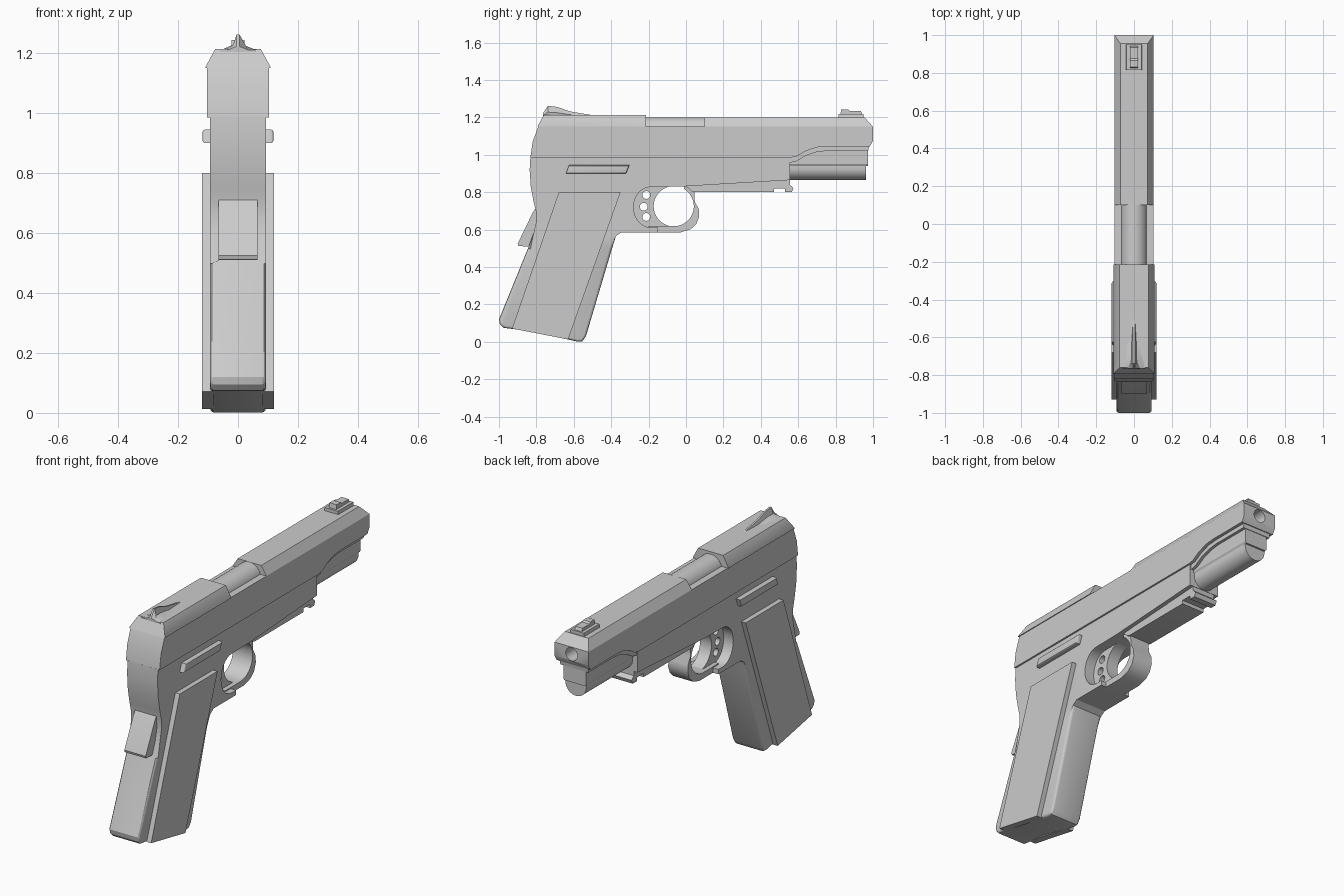
import bpy, bmesh
from math import sin, cos, radians

if "Cube" in bpy.data.objects:
    bpy.data.objects.remove(bpy.data.objects["Cube"])

grey = bpy.data.materials.new("plain grey")
grey.use_nodes = True
grey.diffuse_color = (0.6, 0.6, 0.6, 1)
grey.node_tree.nodes["Principled BSDF"].inputs["Base Color"].default_value = (0.6, 0.6, 0.6, 1)
parts = []


def finish(name, bm):
    bmesh.ops.recalc_face_normals(bm, faces=bm.faces[:])
    mesh = bpy.data.meshes.new(name)
    bm.to_mesh(mesh)
    bm.free()
    mesh.materials.append(grey)
    obj = bpy.data.objects.new(name, mesh)
    bpy.context.collection.objects.link(obj)
    parts.append(obj)
    return obj


def loft(name, rings):
    """Skin a row of matching closed outlines and cap both ends."""
    bm = bmesh.new()
    rows = [[bm.verts.new(p) for p in ring] for ring in rings]
    for a, b in zip(rows, rows[1:]):
        for i in range(len(a)):
            j = (i + 1) % len(a)
            bm.faces.new((a[i], a[j], b[j], b[i]))
    bm.faces.new(rows[0])
    bm.faces.new(rows[-1])
    return finish(name, bm)


def plate(name, outline, x0, x1):
    """Side outline in (y, z), extruded across x."""
    return loft(name, [[(x, y, z) for y, z in outline] for x in (x0, x1)])


def bar(name, section, y0, y1):
    """Cross-section in (x, z), extruded along y."""
    return loft(name, [[(x, y, z) for x, z in section] for y in (y0, y1)])


def arc(cy, cz, ry, rz, a0, a1, n=16):
    angles = [radians(a0 + (a1 - a0) * i / n) for i in range(n + 1)]
    return [(cy + ry * cos(a), cz + rz * sin(a)) for a in angles]


def mirrored(half):
    return half + [(-x, z) for x, z in reversed(half)]


def combine(obj, cutter, operation):
    """Apply a boolean and discard the cutter."""
    mod = obj.modifiers.new("cut", "BOOLEAN")
    mod.operation, mod.object, mod.solver = operation, cutter, "EXACT"
    graph = bpy.context.evaluated_depsgraph_get()
    mesh = bpy.data.meshes.new_from_object(obj.evaluated_get(graph))
    obj.modifiers.clear()
    obj.data = mesh
    parts.remove(cutter)
    bpy.data.objects.remove(cutter)


def round_rims(obj, width, below):
    """Round the long outline edges lying under a given height."""
    bm = bmesh.new()
    bm.from_mesh(obj.data)
    rims = [e for e in bm.edges
            if abs(e.verts[0].co.x - e.verts[1].co.x) < 1e-4
            and all(v.co.z < below for v in e.verts)]
    bmesh.ops.bevel(bm, geom=rims, offset=width, segments=3, profile=0.5, affect="EDGES")
    bm.to_mesh(obj.data)
    bm.free()


# Slide: side outline trimmed by a chamfered cross-section
slide = plate("slide", [
    (-.832, .985), (-.82, 1.07), (-.79, 1.15), (-.765, 1.2), (-.22, 1.2), (-.22, 1.15),
    (.1, 1.15), (.1, 1.2), (.955, 1.2), (1, 1.15), (1, 1.075), (.983, 1.045),
    (.76, 1.045), (.7, 1.04), (.64, 1.02), (.59, .99), (.555, .985)], -.2, .2)
combine(slide, bar("trim", mirrored([(.102, .9), (.104, 1.15), (.07, 1.203), (.07, 1.3)]),
                   -1.2, 1.2), "INTERSECT")
combine(slide, bar("bore", arc(0, 1.11, .036, .036, 0, 345, 23), .8, 1.1), "DIFFERENCE")

# Raised rear cover of the slide
cover = plate("slide_rear_cover", [(-.795, 1.15), (-.76, 1.213), (-.215, 1.213), (-.215, 1.15)], -.2, .2)
combine(cover, bar("trim", mirrored([(.109, 1.1), (.109, 1.153), (.076, 1.214), (.076, 1.3)]),
                   -1.2, 1.2), "INTERSECT")

bar("chamber", arc(0, 1.13, .07, .07, 0, 348.75, 31), -.25, .13)

# Stepped lip following the slide's curved underside
plate("slide_lip", [
    (.54, .99), (.59, 1), (.64, 1.03), (.7, 1.05), (.98, 1.06), (.975, 1.022),
    (.76, 1.022), (.7, 1.015), (.64, .995), (.59, .965), (.54, .955)], -.086, .086)

# Tube and nose under the slide
bar("under_barrel_tube", [(.064, 1.05)] + arc(0, .93, .064, .064, 0, -180, 20) + [(-.064, 1.05)],
    .5, .962)
bar("under_barrel_nose", mirrored([(.064, .94), (.07, .95), (.07, 1.05)]), .5, .972)

# Frame and grip in one outline
frame = plate("frame_and_grip", [
    (-.832, .987), (-.836, .92), (-.83, .83), (-.815, .75), (-.803, .7), (-.802, .64),
    (-.815, .58), (-.845, .5), (-1, .12), (-.995, .095), (-.975, .075), (-.82, .055),
    (-.58, .001), (-.555, .002), (-.535, .03), (-.395, .5), (-.375, .565), (-.345, .585),
    (-.15, .585), (-.15, .612)] + arc(-.19, .72, .09, .108, 270, 90, 14) + [
    (-.03, .83), (.557, .865), (.557, .987)], -.093, .093)
round_rims(frame, .014, .57)

# Trigger guard loop and accessory rail
guard = plate("trigger_guard", arc(-.065, .725, .107, .107, -90, 60, 14) + [
    (-.01, .85), (.06, .84), (.045, .8), (.047, .75), (.068, .71), (.07, .67), (.055, .63),
    (.025, .602), (-.03, .585), (-.2, .585), (-.2, .618)], -.06, .06)
plate("rail", [
    (-.02, .85), (.03, .805), (.05, .8), (.47, .8), (.47, .82), (.53, .82), (.53, .8),
    (.565, .8), (.575, .822), (.555, .84), (.555, .87), (0, .87)], -.07, .07)

# Trigger with three round holes
trigger = plate("trigger", arc(-.065, .725, .108, .108, 255, 105, 16)
                + [(-.2, .85), (-.3, .85), (-.3, .6), (-.2, .6)], -.035, .035)
for y, z in ((-.212, .785), (-.226, .722), (-.212, .668)):
    combine(trigger, plate("hole", arc(y, z, .021, .021, 0, 340, 17), -.1, .1), "DIFFERENCE")

# Grip safety at the back
plate("grip_safety", [(-.79, .71), (-.806, .71), (-.82, .69), (-.9, .525), (-.896, .512),
                      (-.845, .51), (-.79, .56)], -.065, .065)

# Grip panels and side levers on both sides
for side, label in ((1, "left"), (-1, "right")):
    plate(label + "_grip_panel", [(-.68, .8), (-.35, .8), (-.63, .013), (-.93, .071)],
          side * .08, side * .12)
    lever = plate(label + "_side_lever", [(-.625, .945), (-.303, .945), (-.32, .9), (-.642, .9)],
                  side * .08, side * .118)
    round_rims(lever, .008, 1)

# Rear sight: thin ridge with hollow flanks, fading forward
rings = []
for y, foot, waist, top in ((-.765, .06, .035, 1.222), (-.738, .055, .016, 1.262),
                            (-.69, .045, .012, 1.256), (-.62, .035, .012, 1.232),
                            (-.5, .01, .006, 1.212)):
    mid = 1.2 + (top - 1.2) * .45
    rings.append([(x, y, z) for x, z in mirrored([(foot, 1.2), (foot, 1.211), (waist, mid), (.005, top)])])
loft("rear_sight", rings)

# Front sight: base and tapered post
bar("front_sight_base", mirrored([(.045, 1.19), (.04, 1.218)]), .815, .95)
plate("front_sight_post", [(.825, 1.21), (.83, 1.243), (.865, 1.243), (.875, 1.235),
                           (.935, 1.235), (.945, 1.21)], -.022, .022)

# Smooth curves, keep hard edges
bpy.ops.object.select_all(action="DESELECT")
for obj in parts:
    obj.select_set(True)
bpy.context.view_layer.objects.active = slide
bpy.ops.object.shade_smooth_by_angle(angle=radians(30))
